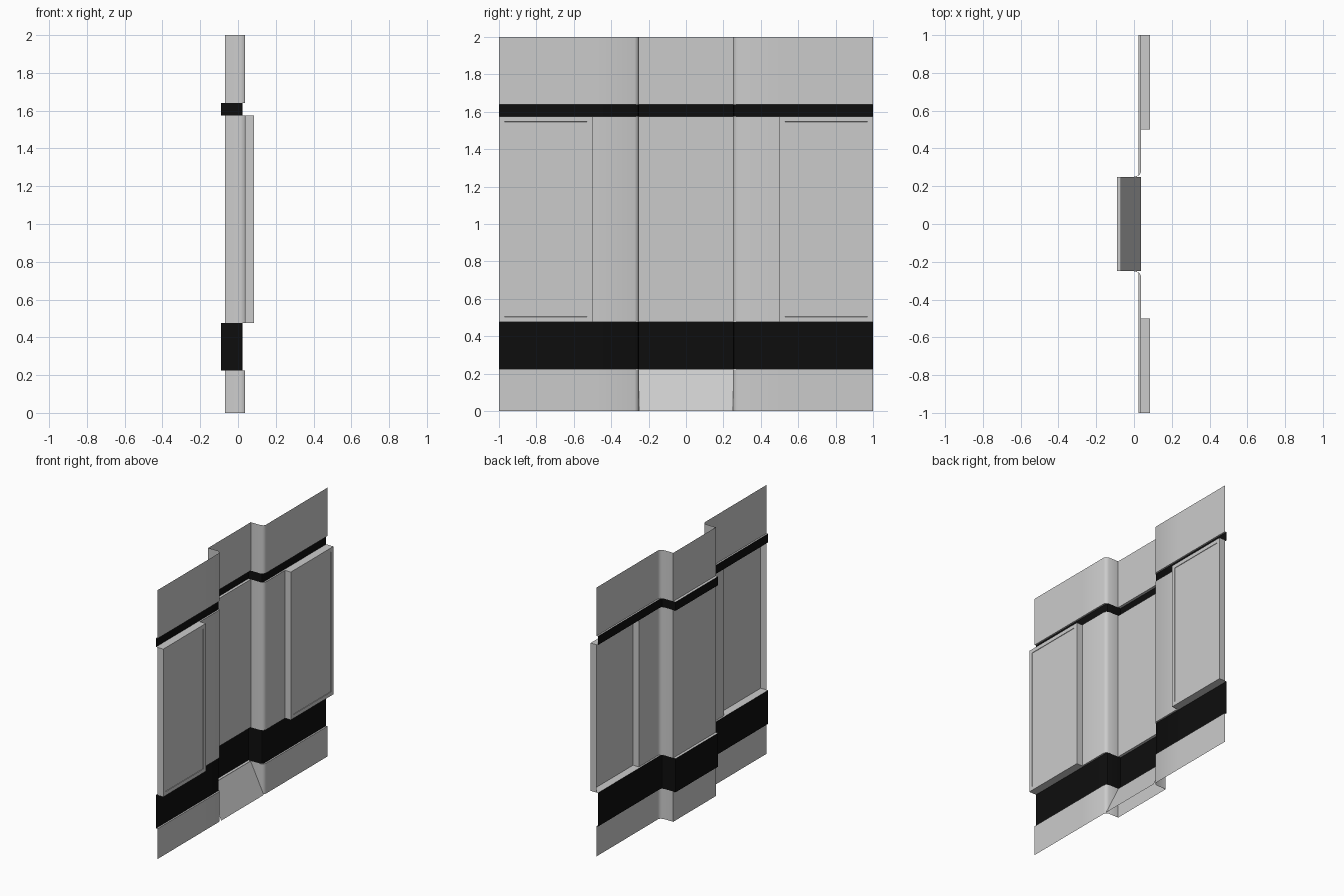
import bpy, bmesh, math

if "Cube" in bpy.data.objects:
    bpy.data.objects.remove(bpy.data.objects["Cube"])

# Half cross-sections (x, y) of the wall sheet, from the outer edge to the alcove
BASE = [(0.037, 1), (0.037, 0.5), (0.037, 0.275), (0.03, 0.26), (0.012, 0.25), (-0.07, 0.25)]
GROOVE = [(0.025, 1), (0.025, 0.5), (0.025, 0.265), (0.02, 0.256), (0.0, 0.25), (-0.09, 0.25)]


def mirrored(half):
    return [(x, -y) for x, y in half] + half[::-1]


def finish(bm, name, materials=()):
    me = bpy.data.meshes.new(name)
    bm.to_mesh(me)
    bm.free()
    ob = bpy.data.objects.new(name, me)
    bpy.context.collection.objects.link(ob)
    for m in materials:
        me.materials.append(m)
    bpy.ops.object.select_all(action='DESELECT')
    bpy.context.view_layer.objects.active = ob
    ob.select_set(True)
    bpy.ops.object.shade_smooth_by_angle(angle=math.radians(40))
    return ob


grey = bpy.data.materials.new("wall_grey")
grey.diffuse_color = (0.8, 0.8, 0.8, 1)
grey.use_nodes = True
grey.node_tree.nodes["Principled BSDF"].inputs["Base Color"].default_value = grey.diffuse_color
black = bpy.data.materials.new("band_black")
black.diffuse_color = (0.004, 0.004, 0.004, 1)
black.use_nodes = True
black.node_tree.nodes["Principled BSDF"].inputs["Base Color"].default_value = black.diffuse_color

# Wall sheet: stacked sections, stepping back at the two black bands
rows = [(0, BASE), (0.225, BASE), (0.225, GROOVE), (0.475, GROOVE), (0.475, BASE),
        (1.575, BASE), (1.575, GROOVE), (1.64, GROOVE), (1.64, BASE), (2, BASE)]
bm = bmesh.new()
grid = [[bm.verts.new((x, y, z)) for x, y in mirrored(p)] for z, p in rows]
panels = []
for r in range(len(rows) - 1):
    last = len(grid[r]) - 2
    for c in range(last + 1):
        f = bm.faces.new((grid[r][c], grid[r][c + 1], grid[r + 1][c + 1], grid[r + 1][c]))
        if rows[r][1] is GROOVE and rows[r + 1][1] is GROOVE:
            f.material_index = 1
        if rows[r][0] == 0.475 and rows[r + 1][0] == 1.575 and c in (0, last):
            panels.append(f)
bm.normal_update()

# Raised side panels with a shallow framed face
faces = bmesh.ops.extrude_discrete_faces(bm, faces=panels)["faces"]
for f in faces:
    bmesh.ops.translate(bm, verts=f.verts[:], vec=(0.048, 0, 0))
bm.normal_update()
bmesh.ops.inset_individual(bm, faces=faces, thickness=0.04, depth=0)
bmesh.ops.inset_individual(bm, faces=faces, thickness=0.002, depth=-0.003)
finish(bm, "wall_panel", (grey, black))

# Sloped sill filling the foot of the alcove
bm = bmesh.new()
bm.faces.new([bm.verts.new(v) for v in
              ((0.037, -0.25, 0), (0.037, 0.25, 0), (-0.07, 0.25, 0.22), (-0.07, -0.25, 0.22))])
finish(bm, "alcove_sill", (grey,))
